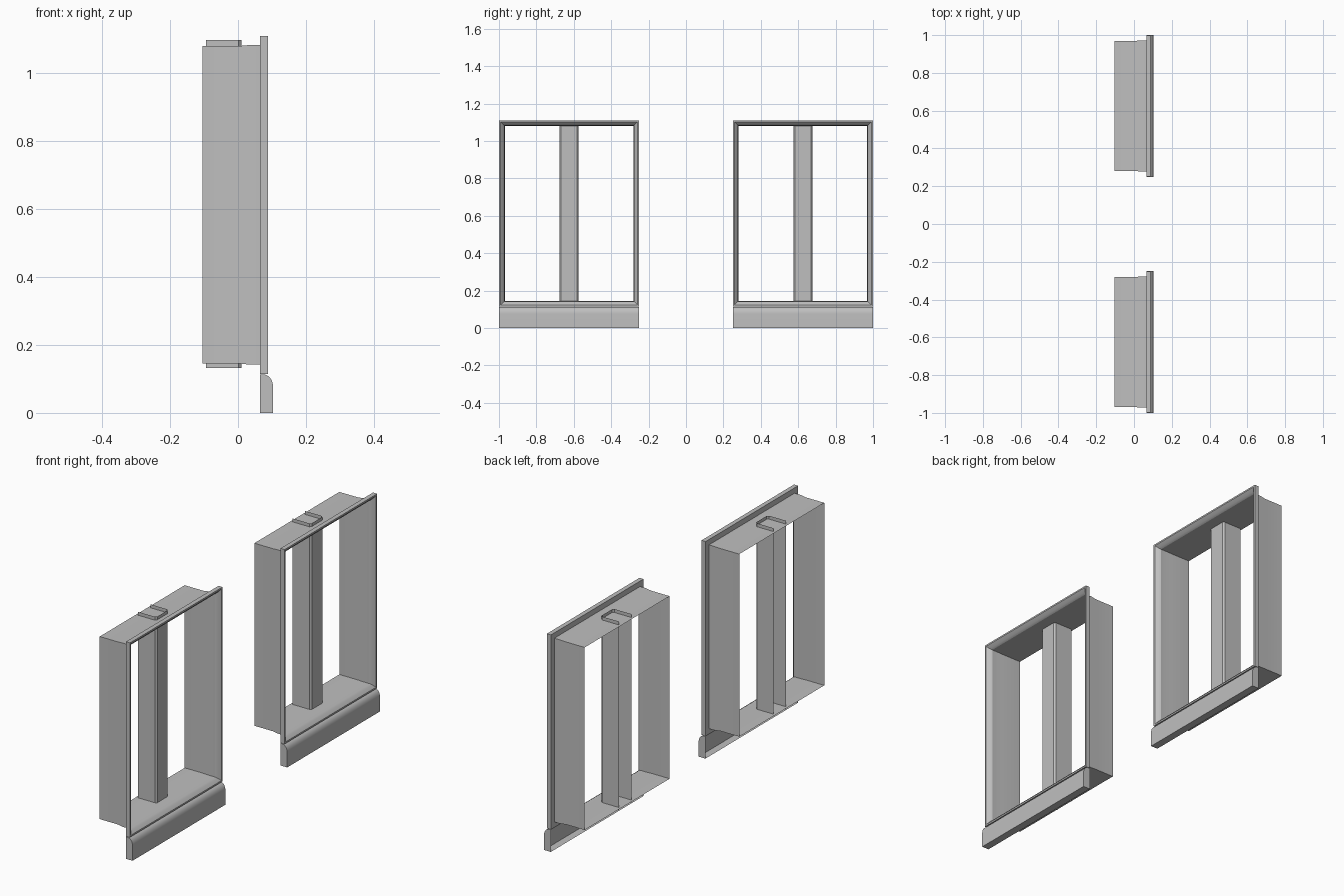
import bpy
import math

if "Cube" in bpy.data.objects:
    bpy.data.objects.remove(bpy.data.objects["Cube"], do_unlink=True)

grey = bpy.data.materials.new("plain_grey")
grey.use_nodes = True
grey.diffuse_color = (0.52, 0.52, 0.52, 1)
grey.node_tree.nodes["Principled BSDF"].inputs["Base Color"].default_value = (0.52, 0.52, 0.52, 1)

MID_Z = 0.6125               # height of the opening's centre
HALF_W, HALF_H = 0.374, 0.4975   # outer half size of the trim


def make_object(name, verts, faces, y):
    mesh = bpy.data.meshes.new(name)
    mesh.from_pydata(verts, [], faces)
    mesh.materials.append(grey)
    obj = bpy.data.objects.new(name, mesh)
    obj.location.y = y
    bpy.context.collection.objects.link(obj)
    bpy.ops.object.select_all(action='DESELECT')
    obj.select_set(True)
    bpy.context.view_layer.objects.active = obj
    bpy.ops.object.shade_smooth_by_angle(angle=math.radians(30))
    return obj


def rect_ring(name, profile, y, closed):
    """Sweep an (x, inset) profile around the rectangular opening."""
    verts, faces = [], []
    for x, inset in profile:
        w, h = HALF_W - inset, HALF_H - inset
        verts += [(x, sy * w, MID_Z + sz * h)
                  for sy, sz in ((-1, -1), (1, -1), (1, 1), (-1, 1))]
    n = len(profile)
    for i in range(n if closed else n - 1):
        a, b = 4 * i, 4 * ((i + 1) % n)
        for k in range(4):
            m = (k + 1) % 4
            faces.append((a + k, a + m, b + m, b + k))
    return make_object(name, verts, faces, y)


def strip(name, lower, upper, y, caps=False):
    """Join two matching open outlines, with optional end caps."""
    n = len(lower)
    faces = [(i, i + 1, n + i + 1, n + i) for i in range(n - 1)]
    if caps:
        faces += [tuple(reversed(range(n))), tuple(range(n, 2 * n))]
    return make_object(name, lower + upper, faces, y)


# Profiles as (x, inset from the trim's outer edge)
liner_profile = [(-0.1045, 0.0305), (0.0, 0.0305), (0.03, 0.0275), (0.065, 0.0275)]
trim_profile = [(0.065, 0.0), (0.088, 0.0), (0.088, 0.008),
                (0.076, 0.022), (0.065, 0.0275)]

# Sill nose: flat underside and front, rounded top, open at the back
sill_profile = [(0.065, 0.0), (0.1035, 0.0)]
for i in range(9):
    a = math.radians(90 * i / 8)
    sill_profile.append((0.0755 + 0.028 * math.cos(a), 0.075 + 0.038 * math.sin(a)))
sill_profile.append((0.065, 0.113))

# Mullion: channel open at the back with chamfered front corners
half_channel = [(-0.094, 0.05), (0.002, 0.05), (0.01, 0.042)]
channel = [(x, -y) for x, y in half_channel] + half_channel[::-1]

for side, y in (("front", -0.625), ("rear", 0.625)):
    rect_ring(side + "_window_liner", liner_profile, y, False)
    rect_ring(side + "_window_trim", trim_profile, y, True)
    strip(side + "_window_sill",
          [(x, -HALF_W - 0.001, z) for x, z in sill_profile],
          [(x, HALF_W + 0.001, z) for x, z in sill_profile], y, caps=True)
    strip(side + "_window_mullion",
          [(x, cy, 0.132) for x, cy in channel],
          [(x, cy, 1.097) for x, cy in channel], y)
